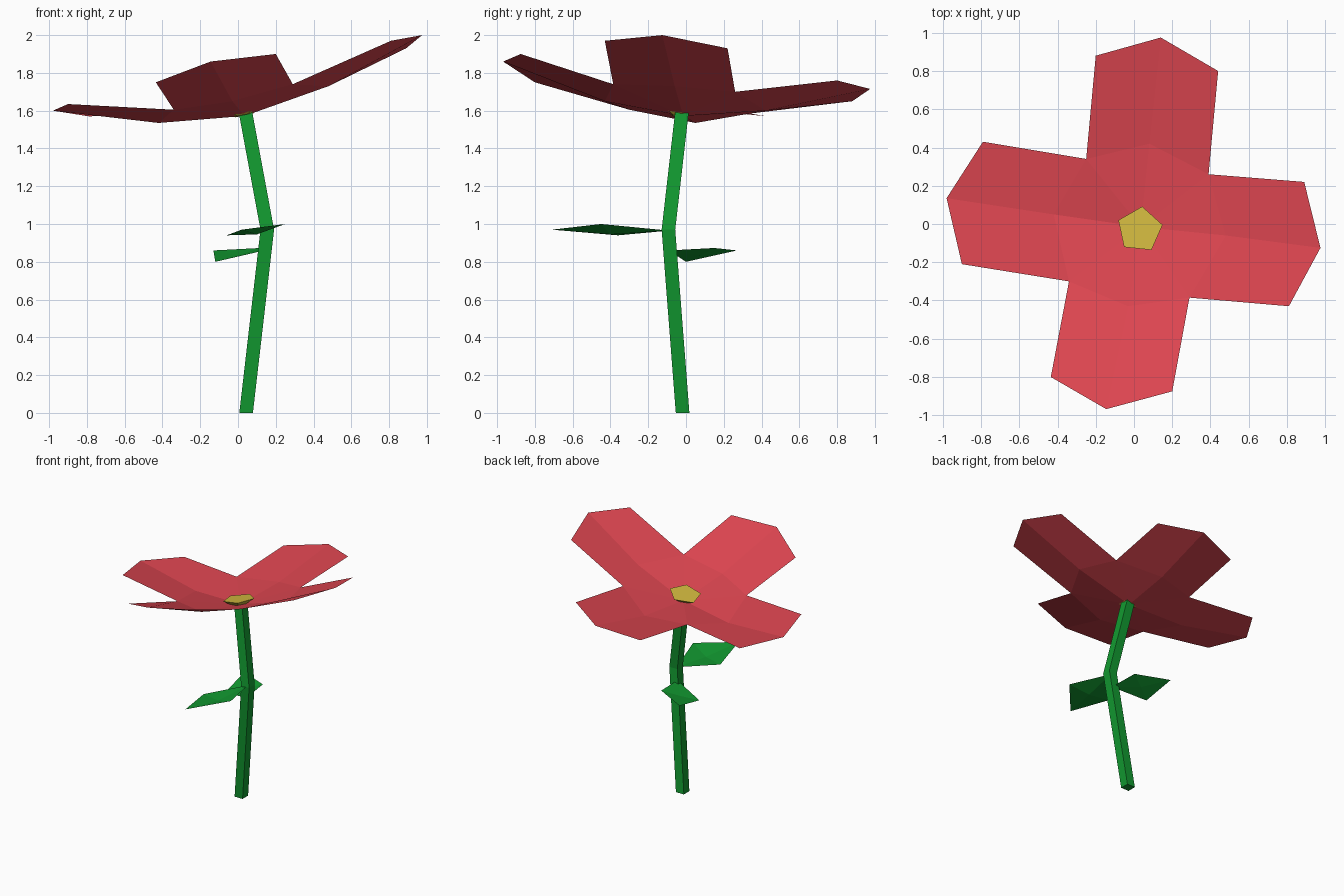
import bpy
import math

if "Cube" in bpy.data.objects:
    bpy.data.objects.remove(bpy.data.objects["Cube"])


def material(name, rgb):
    m = bpy.data.materials.new(name)
    m.diffuse_color = (*rgb, 1)
    m.use_nodes = True
    m.node_tree.nodes["Principled BSDF"].inputs["Base Color"].default_value = m.diffuse_color
    return m


RED = material("petal_red", (0.72, 0.06, 0.08))
GREEN = material("leaf_green", (0.006, 0.32, 0.03))
YELLOW = material("pollen_yellow", (0.65, 0.49, 0.05))


def make(name, verts, faces, mat):
    me = bpy.data.meshes.new(name)
    me.from_pydata(verts, [], faces)
    me.materials.append(mat)
    ob = bpy.data.objects.new(name, me)
    bpy.context.collection.objects.link(ob)
    return ob


def loft(name, rings, mat):
    """Closed skin through rings that have the same number of points."""
    n = len(rings[0])
    faces = [tuple(reversed(range(n)))]
    for r in range(len(rings) - 1):
        for i in range(n):
            j = (i + 1) % n
            faces.append((r * n + i, r * n + j, (r + 1) * n + j, (r + 1) * n + i))
    faces.append(tuple(range((len(rings) - 1) * n, len(rings) * n)))
    return make(name, [p for ring in rings for p in ring], faces, mat)


# Bent square stem
path = [(0.043, -0.018, 0), (0.155, -0.093, 0.97), (0.04, -0.022, 1.59)]
h = 0.036
loft("stem", [[(x + a * h, y + b * h, z) for a, b in ((-1, -1), (1, -1), (1, 1), (-1, 1))]
              for x, y, z in path], GREEN)

# Petals: creased blades that share the inner corners of a tilted cup
centre = (0.035, -0.015, 1.572)
corners = [(0.29, -0.385, 1.74), (0.39, 0.26, 1.70), (-0.25, 0.34, 1.585), (-0.34, -0.30, 1.605)]
# name, crease point, right outer corner, tip, left outer corner
blades = [
    ("right", (0.48, -0.06, 1.73), (0.81, -0.43, 1.97), (0.975, -0.125, 2.0), (0.89, 0.22, 1.93)),
    ("back", (0.08, 0.42, 1.60), (0.44, 0.80, 1.76), (0.14, 0.975, 1.715), (-0.20, 0.88, 1.65)),
    ("left", (-0.42, 0.05, 1.535), (-0.79, 0.43, 1.57), (-0.98, 0.135, 1.60), (-0.90, -0.21, 1.635)),
    ("front", (-0.03, -0.43, 1.65), (-0.435, -0.80, 1.75), (-0.145, -0.968, 1.86), (0.20, -0.875, 1.90)),
]
for i, (name, mid, out_r, tip, out_l) in enumerate(blades):
    verts = [centre, corners[i], out_r, tip, out_l, corners[(i + 1) % 4], mid]
    make(name + "_petal", verts, [(0, 1, 6), (0, 6, 5), (1, 2, 3, 6), (6, 3, 4, 5)], RED)

# Five-sided flower centre, tilted with the petals
rings = []
for radius, height in ((0.05, 1.575), (0.122, 1.622)):
    ring = []
    for k in range(5):
        a = math.radians(84 + 72 * k)
        dx, dy = radius * math.cos(a), radius * math.sin(a)
        ring.append((0.03 + dx, -0.03 + dy, height + 0.2 * dx - 0.06 * dy))
    rings.append(ring)
loft("flower_centre", rings, YELLOW)

# Leaves: base, right side, tip, left side, crease
leaves = [
    ("front_leaf", (0.15, -0.09, 0.965), (-0.06, -0.36, 0.94), (0.02, -0.71, 0.97),
     (0.25, -0.45, 1.0), (0.10, -0.40, 0.945)),
    ("back_leaf", (0.14, -0.09, 0.86), (0.12, 0.15, 0.873), (-0.13, 0.27, 0.86),
     (-0.12, 0.0, 0.80), (0.0, 0.08, 0.835)),
]
for name, *verts in leaves:
    make(name, verts, [(0, 1, 4), (1, 2, 4), (2, 3, 4), (3, 0, 4)], GREEN)
